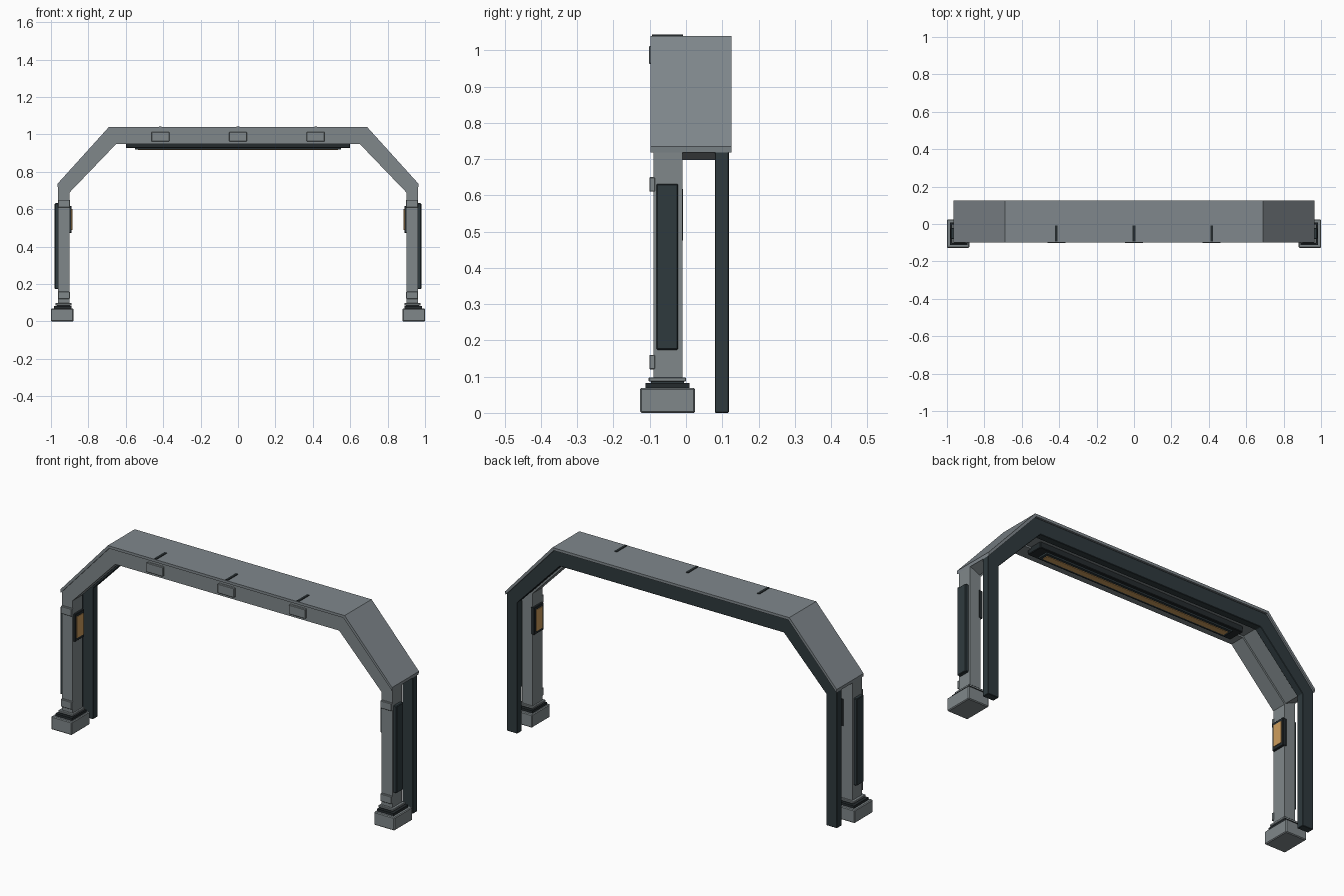
import bpy, bmesh

if "Cube" in bpy.data.objects:
    bpy.data.objects.remove(bpy.data.objects["Cube"])


def mat(name, rgb):
    m = bpy.data.materials.new(name)
    m.diffuse_color = (*rgb, 1)
    m.use_nodes = True
    m.node_tree.nodes["Principled BSDF"].inputs["Base Color"].default_value = m.diffuse_color
    return m


GREY = mat("steel grey", (0.215, 0.245, 0.255))
ROOF = mat("roof grey", (0.215, 0.245, 0.265))
DARK = mat("dark slate", (0.028, 0.042, 0.048))
BLACK = mat("trim black", (0.018, 0.024, 0.027))
AMBER = mat("amber lamp", (0.62, 0.34, 0.11))


def finish(name, bm, material, bevel=0):
    bmesh.ops.recalc_face_normals(bm, faces=bm.faces)
    me = bpy.data.meshes.new(name)
    bm.to_mesh(me)
    bm.free()
    me.materials.append(material)
    ob = bpy.data.objects.new(name, me)
    bpy.context.collection.objects.link(ob)
    if bevel:
        mod = ob.modifiers.new("bevel", 'BEVEL')
        mod.width = bevel
        mod.segments = 1
    return ob


def box(name, x, y, z, material, bevel=0):
    bm = bmesh.new()
    bmesh.ops.create_cube(bm, size=1)
    for v in bm.verts:
        for i, (a, b) in enumerate((x, y, z)):
            v.co[i] = (a + b) / 2 + v.co[i] * (b - a)
    return finish(name, bm, material, bevel)


def pair(name, x, y, z, material, bevel=0):
    """Same box on the right and mirrored on the left."""
    box(name + "_right", x, y, z, material, bevel)
    box(name + "_left", (-x[1], -x[0]), y, z, material, bevel)


def arch(name, outer, inner, y0, y1, material, bevel=0):
    """Sweep matching outer / inner half profiles (bottom to top) into an arch."""
    out = outer + [(-x, z) for x, z in reversed(outer)]
    inn = inner + [(-x, z) for x, z in reversed(inner)]
    bm = bmesh.new()
    rings = [[bm.verts.new(c) for c in ((o[0], y0, o[1]), (o[0], y1, o[1]),
                                        (i[0], y1, i[1]), (i[0], y0, i[1]))]
             for o, i in zip(out, inn)]
    for a, b in zip(rings, rings[1:]):
        for k in range(4):
            n = (k + 1) % 4
            bm.faces.new((a[k], a[n], b[n], b[k]))
    bm.faces.new(rings[0])
    bm.faces.new(rings[-1])
    return finish(name, bm, material, bevel)


# Arched frames, ceiling and roof sheet
OUT = [(0.962, 0.722), (0.685, 1.026)]
INN = [(0.90, 0.69), (0.652, 0.948)]
arch("front_frame", [(0.962, 0.09)] + OUT, [(0.90, 0.09)] + INN, -0.09, -0.01, GREY)
arch("back_frame", [(0.962, 0.0)] + OUT, [(0.90, 0.0)] + INN, 0.08, 0.118, DARK, 0.002)
arch("ceiling", OUT, [(0.906, 0.697), (0.656, 0.957)], -0.01, 0.08, GREY)
arch("roof", [(0.966, 0.735), (0.69, 1.04)], [(0.964, 0.718), (0.683, 1.026)],
     -0.098, 0.126, ROOF)

# Stepped feet
pair("foot", (0.88, 1.0), (-0.127, 0.025), (0.0, 0.069), GREY, 0.004)
pair("foot_gasket", (0.889, 0.985), (-0.112, 0.009), (0.069, 0.082), BLACK)
pair("foot_neck", (0.897, 0.968), (-0.097, -0.006), (0.08, 0.09), DARK)
pair("foot_collar", (0.89, 0.976), (-0.103, 0.0), (0.086, 0.098), GREY, 0.002)

# Leg fittings
pair("side_panel", (0.955, 0.98), (-0.081, -0.022), (0.174, 0.632), DARK, 0.003)
for n, z in (("lower", 0.12), ("upper", 0.61)):
    pair(n + "_leg_plate", (0.899, 0.963), (-0.101, -0.085), (z, z + 0.04), GREY, 0.002)
pair("lamp_frame", (0.889, 0.91), (-0.085, -0.008), (0.474, 0.618), BLACK, 0.002)
pair("lamp_glass", (0.886, 0.895), (-0.073, -0.020), (0.49, 0.602), AMBER)

# Ceiling light bar
box("light_bar", (-0.6, 0.6), (-0.035, 0.055), (0.927, 0.96), BLACK, 0.003)
box("light_bar_rim", (-0.55, 0.55), (-0.02, 0.04), (0.919, 0.93), DARK)
box("light_strip", (-0.535, 0.535), (-0.006, 0.026), (0.916, 0.922), AMBER)

# Beam plates and roof seams
for i, x in enumerate((-0.415, 0.0, 0.415), 1):
    box(f"beam_plate_{i}", (x - 0.048, x + 0.048), (-0.102, -0.085), (0.963, 1.012), GREY, 0.002)
    box(f"roof_seam_{i}", (x - 0.007, x + 0.007), (-0.094, -0.008), (1.03, 1.043), BLACK)
